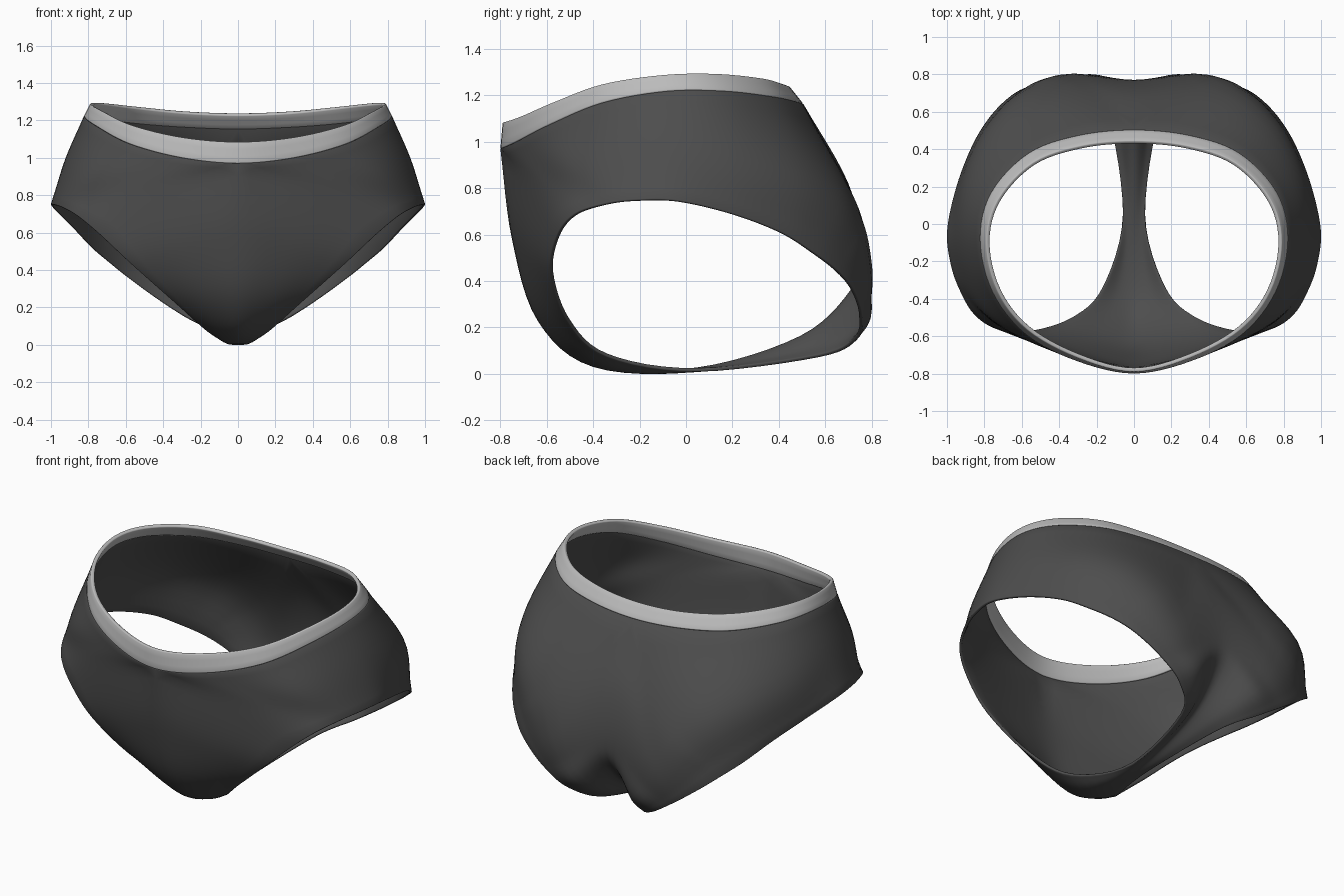
import bpy
from mathutils import Vector as V

if "Cube" in bpy.data.objects:
    bpy.data.objects.remove(bpy.data.objects["Cube"])

# Control rows for one half: stations run along the waist front to back (0-8),
# then down the back centre, under the crotch and up the front centre (9-16)
OUTER = [(0, -.8, .97), (.3, -.735, 1.0), (.58, -.59, 1.075), (.76, -.36, 1.17), (.825, -.08, 1.22),
         (.765, .17, 1.22), (.565, .38, 1.195), (.3, .475, 1.175), (0, .505, 1.165),
         (0, .70, .82), (0, .77, .52), (0, .72, .35), (0, .5, .15), (0, .05, .012),
         (0, -.4, .03), (0, -.64, .23), (0, -.75, .58)]
MID = [(.36, -.70, .82), (.58, -.62, .86), (.77, -.5, .91), (.88, -.3, .96), (.925, -.05, .99),
       (.90, .22, .93), (.78, .48, .87), (.61, .66, .79), (.44, .76, .66),
       (.35, .80, .48), (.28, .80, .34), (.18, .775, .22), (.08, .56, .1), (.035, .05, .008),
       (.09, -.36, .035), (.17, -.59, .22), (.28, -.69, .52)]
LEG = [(.74, -.56, .59), (.86, -.48, .69), (.94, -.34, .735), (.985, -.2, .75), (1, -.03, .745),
       (.95, .2, .69), (.87, .41, .61), (.785, .555, .52), (.69, .66, .44),
       (.59, .725, .36), (.44, .76, .25), (.28, .735, .145), (.13, .57, .07), (.06, .05, .01),
       (.17, -.34, .075), (.34, -.51, .225), (.57, -.585, .43)]
# Upper edge of the waistband, front centre to back centre
TOP = [(0, -.79, 1.085), (.3, -.715, 1.11), (.57, -.565, 1.175), (.73, -.36, 1.25), (.79, -.1, 1.29),
       (.73, .13, 1.295), (.54, .33, 1.275), (.28, .42, 1.25), (0, .445, 1.24)]
NU, NV = 6, 10


def flip(p):
    return V((-p.x, p.y, p.z))


def curve(pts, n):
    """Smooth curve through pts; the first and last points are only guides."""
    out = []
    for a, b, c, d in zip(pts, pts[1:], pts[2:], pts[3:]):
        for k in range(n):
            t = k / n
            out.append(.5 * (2 * b + (c - a) * t + (2 * a - 5 * b + 4 * c - d) * t * t
                             + (3 * b - a - 3 * c + d) * t ** 3))
    return out + [pts[-2].copy()]


def closed(row):
    p = [V(q) for q in row]
    return curve([p[-1]] + p + p[:2], NU)[:-1]


def waist(row):
    p = [V(q) for q in row]
    return curve([flip(p[1])] + p + [flip(p[-2])], NU)


def centre(row):
    p = [V(q) for q in row]
    return curve([2 * p[0] - p[1]] + p + [2 * p[-1] - p[-2]], NU)


def build(name, columns, loop, thickness, shade):
    """Skin a grid of columns, mirror it and give the cloth thickness."""
    n, m = len(columns), len(columns[0])
    verts = [p for col in columns for p in col]
    faces = [(i * m + j, i * m + j + 1, (i + 1) % n * m + j + 1, (i + 1) % n * m + j)
             for i in range(n if loop else n - 1) for j in range(m - 1)]
    me = bpy.data.meshes.new(name)
    me.from_pydata(verts, [], faces)
    ob = bpy.data.objects.new(name, me)
    bpy.context.collection.objects.link(ob)
    mir = ob.modifiers.new("mirror", 'MIRROR')
    mir.merge_threshold = .0005
    sol = ob.modifiers.new("cloth", 'SOLIDIFY')
    sol.thickness, sol.offset = thickness, -1
    bev = ob.modifiers.new("soft_edges", 'BEVEL')
    bev.width, bev.segments, bev.angle_limit = .006, 2, 1.1
    mat = bpy.data.materials.new(name + "_cloth")
    mat.diffuse_color = (shade, shade, shade, 1)
    mat.use_nodes = True
    mat.node_tree.nodes["Principled BSDF"].inputs["Base Color"].default_value = mat.diffuse_color
    me.materials.append(mat)
    bpy.ops.object.select_all(action='DESELECT')
    ob.select_set(True)
    bpy.context.view_layer.objects.active = ob
    bpy.ops.object.shade_smooth_by_angle(angle=.9)
    return ob


# Main body: rings between the outer border and the leg opening
waist_low = waist(OUTER[:9])
outer = waist_low + centre(OUTER[8:] + OUTER[:1])[1:-1]
back, total = 8 * NU, 17 * NU
columns = []
for i, (a, b, c) in enumerate(zip(outer, closed(MID), closed(LEG))):
    # Columns cross the centre line squarely, easing off towards the waist
    w = max(0, min(1, (i - back) / NU, (total - i) / NU))
    w = w * w * (3 - 2 * w)
    ghost = (2 * a - b).lerp(flip(b), w)
    columns.append(curve([ghost, a, b, c, 2 * c - b], NV // 2))
build("brief_body", columns, True, .016, .075)

# Waistband
band = [[t.lerp(b, k / 3) for k in range(4)] for t, b in zip(waist(TOP), waist_low)]
build("waistband", band, False, .022, .5)
